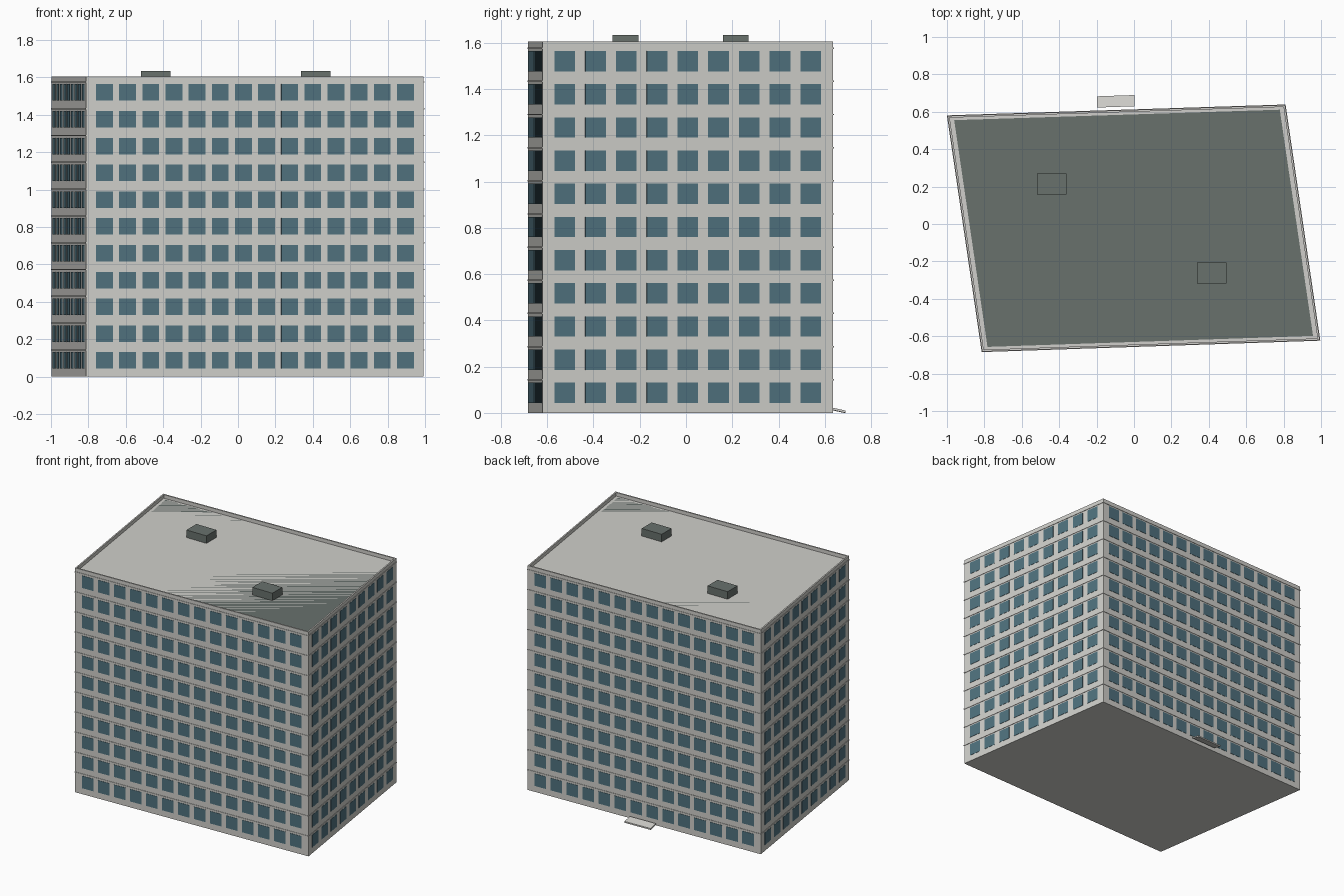
import bpy
from mathutils import Vector

cube = bpy.data.objects.get("Cube")
if cube:
    bpy.data.objects.remove(cube, do_unlink=True)

FLOORS = 11
FLOOR_H = 0.1433
ROOF_Z = FLOORS * FLOOR_H
TOP_Z = 1.605
# Skewed footprint, counter-clockwise from the front right-hand corner
PLAN = [Vector(p) for p in ((-0.812, -0.682), (0.993, -0.621), (0.808, 0.636), (-0.997, 0.578))]


def material(name, rgb):
    m = bpy.data.materials.new(name)
    m.use_nodes = True
    m.diffuse_color = (*rgb, 1)
    m.node_tree.nodes["Principled BSDF"].inputs["Base Color"].default_value = (*rgb, 1)
    return m


CONCRETE = material("light concrete", (0.63, 0.625, 0.595))
GLASS = material("blue grey glass", (0.08, 0.168, 0.21))
ROOFING = material("dark roofing", (0.14, 0.165, 0.152))


def make(name, verts, faces, mat):
    mesh = bpy.data.meshes.new(name)
    mesh.from_pydata(verts, [], faces)
    mesh.materials.append(mat)
    obj = bpy.data.objects.new(name, mesh)
    bpy.context.collection.objects.link(obj)
    return obj


def offset_plan(side, end):
    """Move the footprint edges outward; front/back by end, flanks by side."""
    lines = []
    for i in range(4):
        a, b = PLAN[i], PLAN[(i + 1) % 4]
        d = (b - a).normalized()
        n = Vector((d.y, -d.x))
        lines.append((a + n * (side if i % 2 else end), d))
    pts = []
    for i in range(4):
        (p, d), (q, e) = lines[i - 1], lines[i]
        pts.append(p + d * ((q - p).cross(e) / d.cross(e)))
    return pts


def loft(name, rings, mat):
    """Skin a stack of (plan, z) quad rings and cap both ends."""
    verts = [(p.x, p.y, z) for plan, z in rings for p in plan]
    faces = []
    for r in range(len(rings) - 1):
        for i in range(4):
            j = (i + 1) % 4
            faces.append((4 * r + i, 4 * r + j, 4 * r + 4 + j, 4 * r + 4 + i))
    n = 4 * len(rings) - 4
    faces += [(3, 2, 1, 0), (n, n + 1, n + 2, n + 3)]
    return make(name, verts, faces, mat)


def box(name, center, size, mat):
    x, y, z = center
    sx, sy, sz = (s / 2 for s in size)
    plan = [Vector((x + a * sx, y + b * sy)) for a, b in ((-1, -1), (1, -1), (1, 1), (-1, 1))]
    return loft(name, [(plan, z - sz), (plan, z + sz)], mat)


# Walls with a thin parapet around a sunken concrete top
inner = offset_plan(-0.01, -0.01)
loft("walls", [(PLAN, 0), (PLAN, TOP_Z), (inner, TOP_Z), (inner, ROOF_Z)], CONCRETE)

# Dark roof covering, set in from the parapet
deck = offset_plan(-0.032, -0.024)
loft("roof_deck", [(deck, ROOF_Z - 0.002), (deck, ROOF_Z + 0.003)], ROOFING)

# Thin ledge at every floor line
ledge_plan = offset_plan(0.003, 0.003)
for k in range(1, FLOORS + 1):
    z = k * FLOOR_H
    loft(f"floor_ledge_{k}", [(ledge_plan, z - 0.003), (ledge_plan, z + 0.003)], CONCRETE)


# Window plates, one object per facade
def windows(name, a, b, count, margin=0.098, half=0.045, depth=0.002):
    d = (b - a).normalized()
    n = Vector((d.y, -d.x))
    pitch = ((b - a).length - 2 * margin) / (count - 1)
    verts, faces = [], []
    for floor in range(FLOORS):
        for c in range(count):
            mid = a + d * (margin + c * pitch)
            low = floor * FLOOR_H + 0.043
            o = len(verts)
            for out in (0, depth):
                for s, z in ((-1, low), (1, low), (1, low + 0.088), (-1, low + 0.088)):
                    p = mid + d * s * half + n * out
                    verts.append((p.x, p.y, z))
            faces.append((o + 4, o + 5, o + 6, o + 7))
            for i in range(4):
                j = (i + 1) % 4
                faces.append((o + i, o + j, o + 4 + j, o + 4 + i))
    make(name, verts, faces, GLASS)


for i, side in enumerate(("front", "left", "back", "right")):
    windows(f"{side}_windows", PLAN[i], PLAN[(i + 1) % 4], 9 if i % 2 else 14)

# Rooftop units
for i, (x, y) in enumerate(((-0.44, 0.215), (0.415, -0.261))):
    box(f"roof_unit_{i + 1}", (x, y, ROOF_Z + 0.028), (0.158, 0.112, 0.058), ROOFING)

# Sloping entrance slab against the back wall
slab = box("entrance_slab", (-0.097, 0.656, 0.0117), (0.202, 0.06, 0.01), CONCRETE)
for v in slab.data.vertices:
    v.co.z -= (v.co.y - 0.656) * 0.22
    v.co.y += (v.co.x + 0.097) * 0.034
